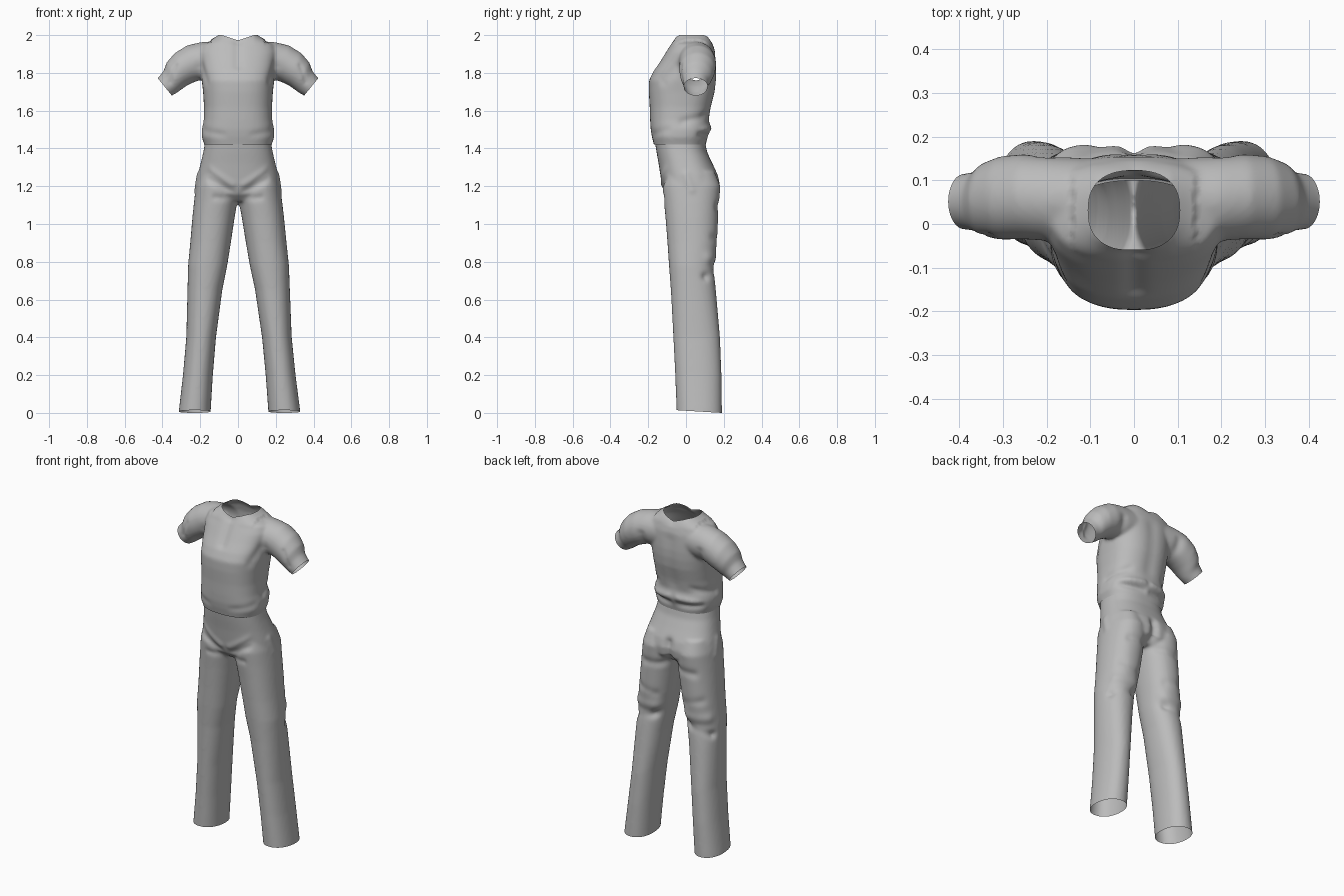
import bpy, bmesh, math
from mathutils import Vector
from mathutils.geometry import intersect_point_line

if "Cube" in bpy.data.objects:
    bpy.data.objects.remove(bpy.data.objects["Cube"])

cloth = bpy.data.materials.new("grey cloth")
cloth.use_nodes = True
cloth.diffuse_color = (0.5, 0.5, 0.5, 1)
cloth.node_tree.nodes["Principled BSDF"].inputs["Base Color"].default_value = (0.5, 0.5, 0.5, 1)


def loft(bm, rings, power=2.0, sides=48):
    """Closed tube; each ring is (x0, z0, x1, z1, y_front, y_back)."""
    loops = []
    for x0, z0, x1, z1, yf, yb in rings:
        mid = Vector(((x0 + x1) / 2, (yf + yb) / 2, (z0 + z1) / 2))
        half = Vector((x1 - x0, 0, z1 - z0)) / 2
        depth = Vector((0, (yb - yf) / 2, 0))
        loop = []
        for i in range(sides):
            a = math.tau * i / sides
            c, s = math.cos(a), math.sin(a)
            c = math.copysign(abs(c) ** (2 / power), c)
            s = math.copysign(abs(s) ** (2 / power), s)
            loop.append(bm.verts.new(mid + half * c + depth * s))
        loops.append(loop)
    for a, b in zip(loops, loops[1:]):
        for i in range(sides):
            j = (i + 1) % sides
            bm.faces.new((a[i], a[j], b[j], b[i]))
    bm.faces.new(loops[0])
    bm.faces.new(loops[-1])


def level(z, half_width, yf, yb):
    return (-half_width, z, half_width, z, yf, yb)


def fuse(bm, name):
    """Melt overlapping volumes into one soft surface."""
    bmesh.ops.recalc_face_normals(bm, faces=bm.faces)
    mesh = bpy.data.meshes.new(name)
    bm.to_mesh(mesh)
    bm.free()
    obj = bpy.data.objects.new(name, mesh)
    bpy.context.collection.objects.link(obj)
    remesh = obj.modifiers.new("fuse", "REMESH")
    remesh.mode = "VOXEL"
    remesh.voxel_size = 0.009
    smooth = obj.modifiers.new("soften", "SMOOTH")
    smooth.factor = 0.5
    smooth.iterations = 7
    graph = bpy.context.evaluated_depsgraph_get()
    fused = bpy.data.meshes.new_from_object(obj.evaluated_get(graph))
    obj.modifiers.clear()
    obj.data = fused
    return obj


def cut(bm, point, normal, where):
    """Open a tube end by removing what lies beyond a plane."""
    faces = [f for f in bm.faces if where(f.calc_center_median())]
    geom = set(faces)
    for f in faces:
        geom.update(f.edges)
        geom.update(f.verts)
    bmesh.ops.bisect_plane(bm, geom=list(geom), plane_co=point, plane_no=normal,
                           clear_outer=True)


def fold(bm, folds):
    """Push mirrored creases (negative) and ridges (positive) along the normals."""
    bm.normal_update()
    moves = []
    for v in bm.verts:
        p = Vector((abs(v.co.x), v.co.y, v.co.z))
        push = 0
        for start, end, width, amount in folds:
            a, b = Vector(start), Vector(end)
            near, t = intersect_point_line(p, a, b)
            near = a.lerp(b, min(max(t, 0), 1))
            push += amount * math.exp(-((p - near).length / width) ** 2)
        moves.append((v, v.normal * push))
    for v, move in moves:
        v.co += move


def finish(obj, bm):
    bm.to_mesh(obj.data)
    bm.free()
    obj.data.materials.clear()
    obj.data.materials.append(cloth)
    for p in obj.data.polygons:
        p.use_smooth = True
        p.material_index = 0


# Shirt: torso and two puffed sleeves
bm = bmesh.new()
loft(bm, [level(*r) for r in (
    (1.37, .17, -.16, .1), (1.42, .178, -.17, .104), (1.46, .192, -.18, .115),
    (1.5, .192, -.187, .13), (1.55, .182, -.19, .122), (1.62, .18, -.192, .135),
    (1.7, .185, -.197, .155), (1.76, .192, -.196, .162), (1.81, .195, -.172, .163),
    (1.86, .2, -.138, .16), (1.91, .205, -.107, .155), (1.95, .19, -.082, .143),
    (1.975, .125, -.064, .13), (1.995, .085, -.056, .115), (2.05, .08, -.05, .11))], 2.5)
for s in (1, -1):
    loft(bm, [(s * x0, z0, s * x1, z1, yf, yb) for x0, z0, x1, z1, yf, yb in (
        (.1, 1.97, .1, 1.77, -.04, .15), (.2, 1.962, .19, 1.765, -.04, .155),
        (.27, 1.945, .235, 1.75, -.035, .16), (.335, 1.905, .275, 1.73, -.036, .155),
        (.378, 1.855, .305, 1.708, -.03, .14), (.394, 1.81, .325, 1.693, -.018, .12),
        (.425, 1.772, .35, 1.68, -.012, .115), (.465, 1.74, .39, 1.648, -.012, .115))])
shirt = fuse(bm, "shirt")
bm = bmesh.new()
bm.from_mesh(shirt.data)
fold(bm, [
    ((0, -.07, 1.96), (0, -.15, 1.84), .025, -.007),
    ((0, .16, 1.86), (0, .13, 1.6), .04, -.006),
    ((.03, .13, 1.46), (.17, .08, 1.47), .018, -.012),
    ((.03, .13, 1.51), (.16, .1, 1.5), .018, .007),
    ((.19, -.02, 1.54), (.12, .12, 1.58), .02, -.007),
    ((.19, -.1, 1.5), (.08, -.19, 1.47), .02, -.004),
    ((.2, -.06, 1.83), (.17, -.12, 1.76), .03, -.008),
    ((.2, .15, 1.85), (.19, .14, 1.75), .025, -.008),
    ((.36, -.02, 1.75), (.33, -.03, 1.84), .012, -.005)])
cut(bm, (0, 0, 1.42), (0, 0, -1), lambda c: c.z < 1.5)
cut(bm, (0, 0, 1.985), (0, 0, 1), lambda c: c.z > 1.9)
for s in (1, -1):
    cut(bm, (s * .3875, 0, 1.726), (s * .775, 0, -.632),
        lambda c: s * c.x > .3)
# Neckline rises at the sides and dips in the middle
for v in bm.verts:
    if abs(v.co.x) < .14 and v.co.z > 1.94:
        v.co.z += .33 * (min(abs(v.co.x), .085) - .04) * (v.co.z - 1.94) / .045
finish(shirt, bm)

# Trousers: hips and two flared legs
bm = bmesh.new()
loft(bm, [level(*r) for r in (
    (1.49, .17, -.155, .095), (1.43, .175, -.164, .102), (1.38, .184, -.156, .112),
    (1.32, .198, -.145, .14), (1.26, .213, -.136, .17), (1.21, .222, -.128, .182),
    (1.16, .222, -.115, .175), (1.12, .19, -.07, .13))], 2.4)
for s in (1, -1):
    loft(bm, [(s * x0 + .008 * (1 - z / 1.2), z, s * x1 + .008 * (1 - z / 1.2), z, yf, yb)
              for x0, x1, z, yf, yb in (
        (.03, .2, 1.28, -.11, .15), (.008, .222, 1.2, -.125, .182),
        (.004, .233, 1.12, -.117, .176), (.018, .242, 1.04, -.109, .17),
        (.04, .255, .9, -.098, .165), (.06, .267, .78, -.09, .145),
        (.087, .271, .65, -.08, .158), (.122, .279, .4, -.067, .18),
        (.14, .298, .2, -.057, .188), (.152, .32, .02, -.05, .19),
        (.156, .328, -.06, -.048, .19))], 2.2)
trousers = fuse(bm, "trousers")
bm = bmesh.new()
bm.from_mesh(trousers.data)
fold(bm, [
    ((0, .18, 1.25), (0, .16, 1.12), .025, -.02),
    ((.02, .15, 1.1), (.17, .17, 1.09), .025, -.009),
    ((.02, -.13, 1.16), (.16, -.12, 1.24), .018, -.008),
    ((.03, -.13, 1.21), (.17, -.12, 1.3), .018, .005),
    ((.02, -.12, 1.13), (.12, -.12, 1.14), .018, -.006),
    ((.09, .14, .77), (.25, .1, .72), .022, -.014),
    ((.08, .15, .82), (.24, .12, .82), .03, .008),
    ((.1, .15, .9), (.22, .15, .93), .025, -.006),
    ((.21, .0, 1.26), (.22, .03, 1.18), .02, .006)])
cut(bm, (0, 0, 1.45), (0, 0, 1), lambda c: c.z > 1.4)
cut(bm, (0, .19, 0), (0, -.06, -1), lambda c: c.z < .1)
finish(trousers, bm)

# Sit exactly on the ground
low = min(v.co.z for v in trousers.data.vertices)
for v in trousers.data.vertices:
    v.co.z -= low * max(0, 1 - v.co.z)
